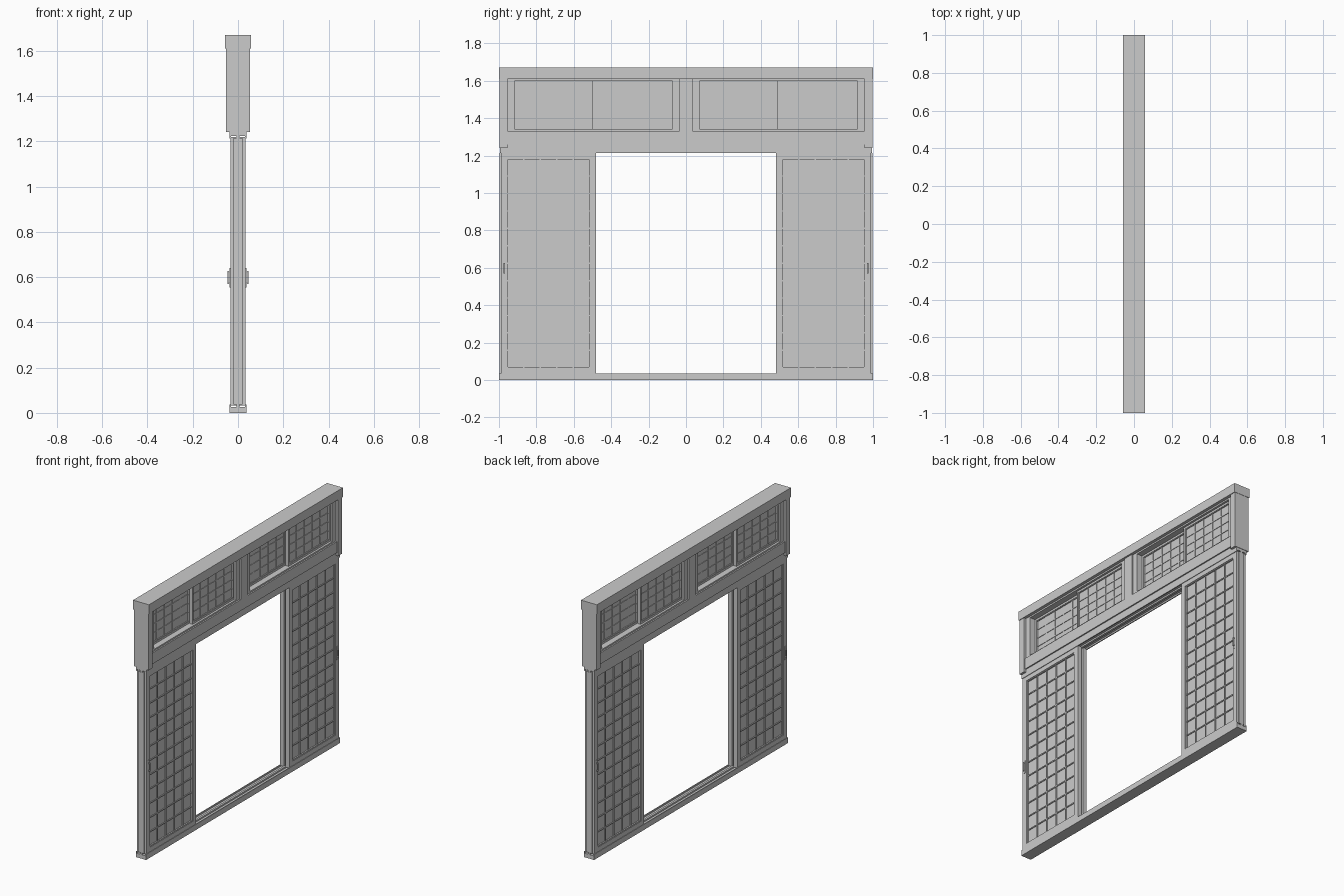
import bpy, bmesh
from mathutils import Matrix, Vector

if "Cube" in bpy.data.objects:
    bpy.data.objects.remove(bpy.data.objects["Cube"])


def finish(name, bm):
    bmesh.ops.recalc_face_normals(bm, faces=bm.faces)
    me = bpy.data.meshes.new(name)
    bm.to_mesh(me)
    bm.free()
    ob = bpy.data.objects.new(name, me)
    bpy.context.collection.objects.link(ob)
    return ob


def add_box(bm, x0, x1, y0, y1, z0, z1):
    c = Vector(((x0 + x1) / 2, (y0 + y1) / 2, (z0 + z1) / 2))
    s = Matrix.Diagonal((x1 - x0, y1 - y0, z1 - z0, 1))
    bmesh.ops.create_cube(bm, size=1, matrix=Matrix.Translation(c) @ s)


def boxes(name, items):
    bm = bmesh.new()
    for b in items:
        add_box(bm, *b)
    return finish(name, bm)


def rail(name, profile, y0, y1):
    """Extrude an x-z profile along y."""
    bm = bmesh.new()
    f = bm.faces.new([bm.verts.new((x, y0, z)) for x, z in profile])
    ext = bmesh.ops.extrude_face_region(bm, geom=[f])["geom"]
    bmesh.ops.translate(bm, vec=(0, y1 - y0, 0),
                        verts=[v for v in ext if isinstance(v, bmesh.types.BMVert)])
    return finish(name, bm)


def ring(bm, x, t, y0, y1, z0, z1, wy, wz):
    """Rectangular frame: two stiles and two rails."""
    add_box(bm, x - t, x + t, y0, y0 + wy, z0, z1)
    add_box(bm, x - t, x + t, y1 - wy, y1, z0, z1)
    add_box(bm, x - t, x + t, y0 + wy, y1 - wy, z0, z0 + wz)
    add_box(bm, x - t, x + t, y0 + wy, y1 - wy, z1 - wz, z1)


def screen(name, x, y0, y1, z0, z1, w, t, cols, rows, lip):
    """Framed paper screen with a lattice on both faces."""
    bm = bmesh.new()
    ring(bm, x, t, y0, y1, z0, z1, w, w)
    a, b, c, d = y0 + w, y1 - w, z0 + w, z1 - w
    ring(bm, x, t * .75, a, b, c, d, lip, lip)
    finish(name + "_frame", bm)
    bar = 0.0035
    items = []
    for i in range(1, cols):
        y = a + (b - a) * i / cols
        items.append((x - t * .5, x + t * .5, y - bar, y + bar, c, d))
    for i in range(1, rows):
        z = c + (d - c) * i / rows
        items.append((x - t * .5, x + t * .5, a, b, z - bar, z + bar))
    boxes(name + "_lattice", items)
    boxes(name + "_paper", [(x - .002, x + .002, a, b, c, d)])


# Grooved sill and door header
def grooved(w, flat, lip, depth):
    g = lip - depth
    return [(-w, flat), (w, flat), (w, lip), (.031, lip), (.031, g), (.007, g),
            (.007, lip), (-.007, lip), (-.007, g), (-.031, g), (-.031, lip), (-w, lip)]


rail("sill", grooved(.037, 0, .036, .01), -1, 1)
rail("door_header", grooved(.038, 1.262, 1.213, -.01), -.995, .995)

# Transom beams, posts and linings
boxes("top_beam", [(-.057, .057, -1, 1, 1.61, 1.67)])
boxes("transom_rail", [(-.046, .046, -.956, .956, 1.26, 1.333)])
boxes("centre_post", [(-.046, .046, -.035, .035, 1.333, 1.61)])
for s, side in ((-1, "left"), (1, "right")):
    def span(a, b):
        return sorted((s * a, s * b))
    boxes(side + "_end_post", [(-.0525, .0525, *span(.955, .998), 1.24, 1.61)])
    boxes(side + "_end_jamb", [(-.02, .02, *span(.985, .997), .036, 1.215)])
    y0, y1 = span(.035, .955)
    bm = bmesh.new()
    ring(bm, 0, .037, y0, y1, 1.333, 1.61, .037, .01)
    finish(side + "_transom_lining", bm)

    # Overlapping transom screens
    y0, y1 = span(.072, .918)
    m = (y0 + y1) / 2
    screen(side + "_transom_screen_a", -.0125, y0, m + .007, 1.343, 1.60, .013, .0105, 5, 4, .003)
    screen(side + "_transom_screen_b", .0125, m - .007, y1, 1.343, 1.60, .013, .0105, 5, 4, .003)

    # Two stacked sliding doors, each with a pull on its outer face
    for k, tag in ((-1, "rear"), (1, "front")):
        n = f"{side}_{tag}_door"
        y0, y1 = span(.48, .99)
        screen(n, k * .0195, y0, y1, .032, 1.218, .034, .0145, 5, 12, .005)
        xf = k * .034
        yc = s * .972
        plate = sorted((xf, xf + k * .003))
        bar = sorted((xf + k * .009, xf + k * .013))
        items = [(*plate, yc - .006, yc + .006, .555, .64),
                 (*bar, yc - .004, yc + .004, .57, .625)]
        for z in (.573, .622):
            items.append((*sorted((xf, xf + k * .013)), yc - .003, yc + .003, z - .004, z + .004))
        boxes(n + "_pull", items)
